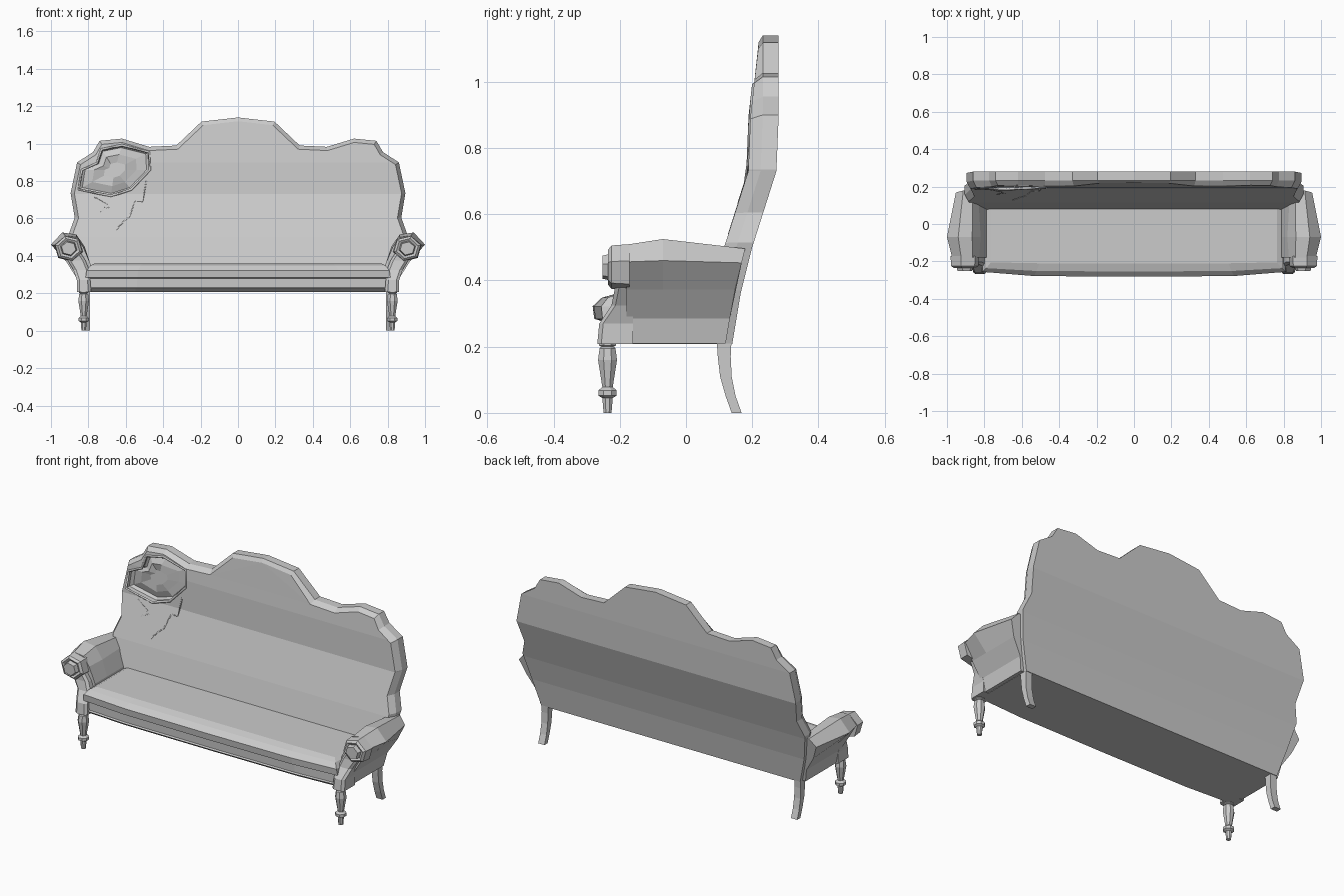
import bpy, bmesh, math, random
from mathutils import Vector

if "Cube" in bpy.data.objects:
    bpy.data.objects.remove(bpy.data.objects["Cube"])

random.seed(4)


def finish(name, bm, mirror=False):
    bmesh.ops.recalc_face_normals(bm, faces=bm.faces)
    me = bpy.data.meshes.new(name)
    bm.to_mesh(me)
    bm.free()
    ob = bpy.data.objects.new(name, me)
    bpy.context.collection.objects.link(ob)
    if mirror:
        ob.modifiers.new("mirror", 'MIRROR').use_mirror_merge = False
    return ob


def loft(name, rings, mirror=False):
    """Skin equal-length rings of points and cap both ends."""
    bm = bmesh.new()
    vs = [[bm.verts.new(p) for p in r] for r in rings]
    n = len(vs[0])
    for a, b in zip(vs, vs[1:]):
        for i in range(n):
            j = (i + 1) % n
            bm.faces.new((a[i], a[j], b[j], b[i]))
    bm.faces.new(vs[0])
    bm.faces.new(vs[-1])
    return finish(name, bm, mirror)


def interp(table, z):
    for (z0, v0), (z1, v1) in zip(table, table[1:]):
        if z <= z1:
            return v0 + (v1 - v0) * (z - z0) / (z1 - z0)
    return table[-1][1]


def rear_y(z):
    return interp([(0.21, .14), (0.36, .165), (0.5, .2), (0.73, .273), (0.9, .28), (1.2, .28)], z)


def panel_y(z):
    return rear_y(z) - interp([(0.21, .085), (0.9, .085), (1.1, .062), (1.2, .055)], z)


# Backrest: scalloped outline, flat rim, raised upholstered panel, leaned by height
half = [(0, 1.14), (.195, 1.118), (.33, .99), (.475, .983), (.62, 1.027), (.74, 1.015),
        (.775, .955), (.86, .9), (.895, .735), (.873, .605), (.905, .515), (.875, .37), (.83, .21)]
outline = half + [(-x, z) for x, z in reversed(half[1:])]
bm = bmesh.new()
rear = bm.faces.new([bm.verts.new((x, 0, z)) for x, z in outline])
front = bm.faces.new([bm.verts.new((x, -1, z)) for x, z in outline])
n = len(outline)
rv, fv = list(rear.verts), list(front.verts)
for i in range(n):
    j = (i + 1) % n
    bm.faces.new((rv[i], rv[j], fv[j], fv[i]))
for width, layer in ((.022, -2), (.02, -3)):
    bmesh.ops.inset_region(bm, faces=[front], thickness=width, use_even_offset=True)
    for v in front.verts:
        v.co.y = layer
for z in (.36, .5, .62, .73, .9):
    bmesh.ops.bisect_plane(bm, geom=bm.verts[:] + bm.edges[:] + bm.faces[:],
                           plane_co=(0, 0, z), plane_no=(0, 0, 1))
bmesh.ops.triangulate(bm, faces=[f for f in bm.faces if len(f.verts) > 4])
for v in bm.verts:
    z = v.co.z
    r, p = rear_y(z), panel_y(z)
    levels = [(-3, p), (-2, r - .048), (-1, r - .045), (0, r)]
    v.co.y = interp(levels, v.co.y)
backrest = finish("backrest", bm)

# Torn hole in the upper corner, with a crumpled floor of stuffing
tear = [(-.852, .755), (-.835, .86), (-.755, .895), (-.73, .97), (-.62, .992),
        (-.475, .955), (-.47, .86), (-.57, .755), (-.68, .72)]
cx, cz = -.66, .86


def tear_ring(s, y0, jitter):
    return [(cx + (x - cx) * s, y0 + random.uniform(-jitter, jitter), cz + (z - cz) * s)
            for x, z in tear]


cutter = loft("tear_cutter", [tear_ring(1, .1, 0), tear_ring(1, .222, 0), tear_ring(.9, .232, .004),
                              tear_ring(.62, .22, .016), tear_ring(.3, .215, .016)])
cutter.hide_render = True
cutter.hide_viewport = False
cutter.display_type = 'WIRE'
cut = backrest.modifiers.new("tear", 'BOOLEAN')
cut.object = cutter
cut.operation = 'DIFFERENCE'
cut.solver = 'EXACT'


# Frayed lip around the hole and the jagged splits under it
def ribbon(name, pts, radius, closed):
    cu = bpy.data.curves.new(name, 'CURVE')
    cu.dimensions = '3D'
    cu.bevel_depth = radius
    cu.bevel_resolution = 0
    sp = cu.splines.new('POLY')
    sp.points.add(len(pts) - 1)
    for p, (x, z) in zip(sp.points, pts):
        p.co = (x, panel_y(z) + .002, z, 1)
    sp.use_cyclic_u = closed
    bpy.context.collection.objects.link(bpy.data.objects.new(name, cu))


ribbon("tear_lip", tear, .008, True)
ribbon("long_split", [(-.49, .80), (-.51, .69), (-.55, .69), (-.58, .61), (-.61, .585), (-.65, .54)], .004, False)
ribbon("short_split", [(-.77, .715), (-.70, .675), (-.735, .635), (-.685, .66)], .004, False)


# Seat: bowed front rail, overhanging cushion nose and flat top
def plan(z, hx, yf, bow, yb=.13):
    right = [(hx, yb), (hx, yf), (hx * .66, yf - bow * .85)]
    pts = right + [(0, yf - bow)] + [(-x, y) for x, y in reversed(right)]
    return [(x, y, z) for x, y in pts]


loft("seat", [plan(.208, .83, -.225, .02, .14), plan(.226, .83, -.245, .022, .14),
              plan(.23, .82, -.235, .02), plan(.278, .815, -.235, .022),
              plan(.284, .815, -.252, .025), plan(.322, .81, -.256, .026),
              plan(.348, .79, -.236, .018), plan(.36, .765, -.205, .006, .09)])

# Arms: rolled section swelling in the middle
section = [(.78, .21), (.79, .36), (.82, .45), (.865, .515), (.94, .525),
           (1.0, .46), (.92, .372), (.865, .285), (.85, .21)]


def arm_ring(y, s):
    out = []
    for x, z in section:
        if z > .4:
            x, z = .86 + (x - .86) * s, .44 + (z - .44) * s
        out.append((x, rear_y(z) - .02 if y is None else y, z))
    return out


loft("arm", [arm_ring(-.18, .8), arm_ring(-.07, 1), arm_ring(None, .66)], True)

# Arm posts sweeping up from the front corners
post = [(.208, .785, .862, -.268), (.27, .79, .862, -.262), (.325, .795, .88, -.225),
        (.375, .815, .91, -.215), (.43, .85, .94, -.215)]
loft("arm_post", [[(a, -.16, z), (a, y + .012, z), (a + .015, y, z), (b - .015, y, z),
                   (b, y + .012, z), (b, -.16, z)] for z, a, b, y in post], True)


# Scroll ends on the arms
def hexagon(y, r):
    return [(.905 + 1.1 * r * math.cos(a), y, .44 + r * math.sin(a))
            for a in (math.radians(60 * k + 15) for k in range(6))]


loft("arm_scroll", [hexagon(-.17, .072), hexagon(-.225, .068), hexagon(-.235, .055),
                    hexagon(-.228, .042), hexagon(-.252, .036)], True)

# Turned front legs
turning = [(0, .013), (.045, .017), (.052, .03), (.068, .03), (.078, .017), (.16, .031),
           (.195, .026), (.2, .02), (.204, .028), (.215, .028)]
loft("front_leg", [[(.825 + r * math.cos(math.pi * (k + .5) / 4),
                     -.237 + r * math.sin(math.pi * (k + .5) / 4), z)
                    for k in range(8)] for z, r in turning], True)

# Swept rear legs
sweep = [(0, .138, .168), (.05, .12, .15), (.11, .103, .138), (.17, .096, .135), (.23, .092, .138)]
loft("rear_leg", [[(.79, a, z), (.83, a, z), (.83, b, z), (.79, b, z)] for z, a, b in sweep], True)
